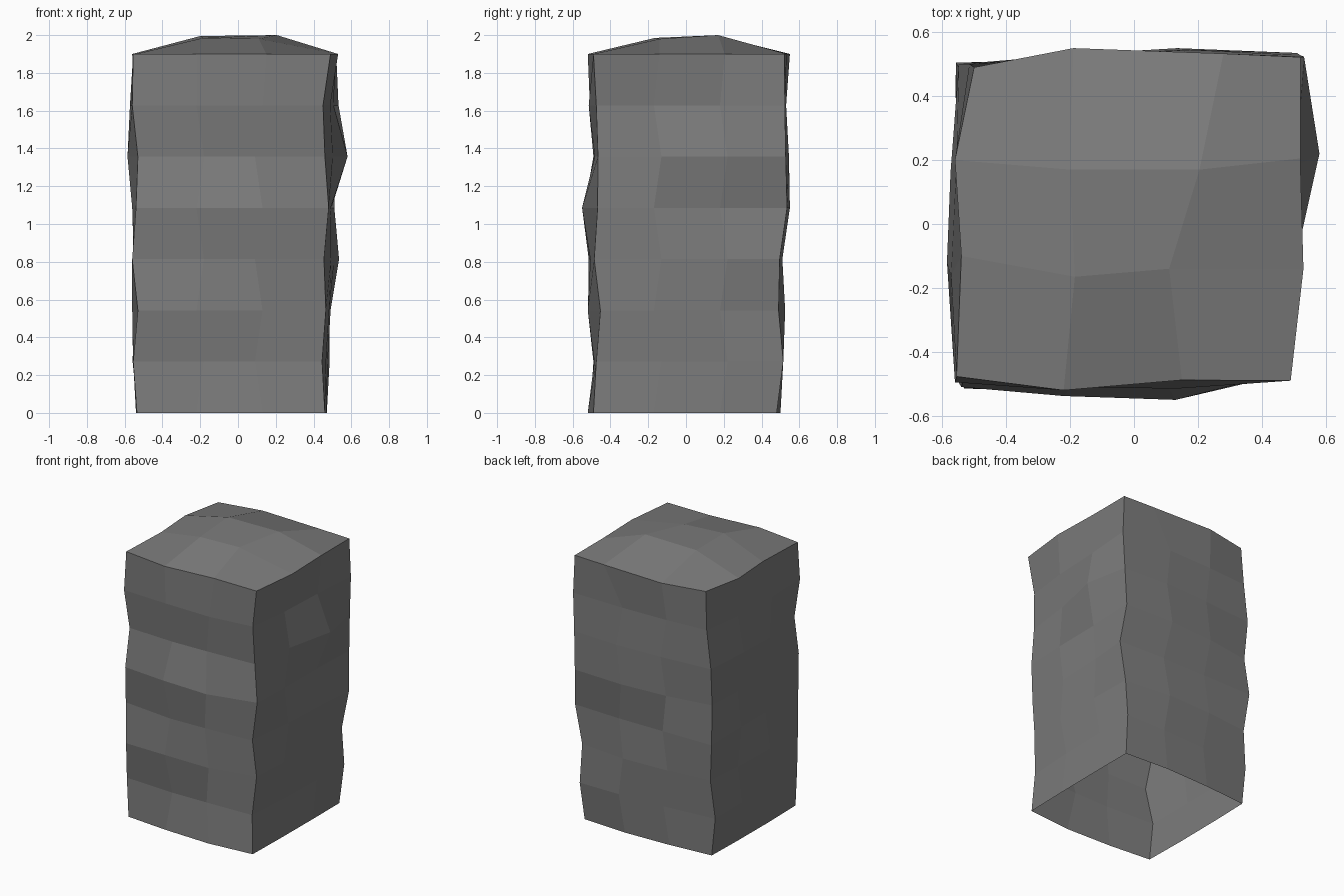
import bpy, bmesh

if "Cube" in bpy.data.objects:
    bpy.data.objects.remove(bpy.data.objects["Cube"])

# stone colour
stone = bpy.data.materials.new("grey stone")
stone.diffuse_color = (0.2, 0.2, 0.2, 1)
stone.use_nodes = True
stone.node_tree.nodes["Principled BSDF"].inputs["Base Color"].default_value = stone.diffuse_color

# Each ring, bottom to top. Corners: front-left x y, front-right x y, back-right x y, back-left x y;
# then the bulge of the front (y), right (x), back (y) and left (x) side
RINGS = [
    (-.535, -.48, .46, -.49, .47, .48, -.53, .465, -.52, .47, .50, -.54),
    (-.555, -.47, .445, -.475, .485, .515, -.558, .465, -.49, .475, .515, -.555),
    (-.53, -.515, .465, -.453, .483, .49, -.53, .48, -.52, .49, .525, -.56),
    (-.56, -.475, .455, -.486, .535, .496, -.557, .505, -.515, .51, .51, -.55),
    (-.54, -.51, .48, -.468, .51, .535, -.54, .475, -.55, .495, .55, -.56),
    (-.53, -.475, .46, -.466, .52, .528, -.548, .50, -.49, .58, .545, -.585),
    (-.56, -.495, .45, -.475, .532, .523, -.515, .50, -.515, .505, .53, -.572),
]
# outline of the top rim (counter-clockwise from front left) and the raised crown
RIM = [(-.555, -.477), (-.22, -.52), (.15, -.488), (.49, -.49), (.53, -.14), (.52, .205),
       (.52, .522), (.28, .533), (-.19, .55), (-.50, .49), (-.56, .20), (-.54, -.10)]
CROWN = [(-.185, -.165, 1.985), (.11, -.14, 1.98), (.205, .17, 2.0), (-.20, .17, 1.995)]
RIM_Z = 1.9


def ring_outline(i, r):
    """12 points of one uneven square ring; the two mid points of a side bulge unequally"""
    flx, fly, frx, fry, brx, bry, blx, bly, fb, rb, bb, lb = r
    s = .02 if i % 2 else -.02

    def part(a, b):
        return a * .7 + b * .3
    return [(flx, fly), (-.2 + s, part(fb, fly) if i % 2 == 0 else fb),
            (.11 - s, fb if i % 2 == 0 else part(fb, fry)), (frx, fry),
            (part(min(rb, .52), frx), -.15 + s), (rb, .2 + s),
            (brx, bry), (.155 + s, bb), (-.19 + s, part(bb, bly)), (blx, bly),
            (part(lb, blx), .18 - s), (lb, -.14 + s)]


bm = bmesh.new()
n = len(RINGS)
outlines = [ring_outline(i, r) for i, r in enumerate(RINGS)] + [RIM]
rings = [[bm.verts.new((x, y, RIM_Z * i / n)) for x, y in o] for i, o in enumerate(outlines)]

# side walls (open at the bottom)
for lo, hi in zip(rings, rings[1:]):
    for k in range(12):
        j = (k + 1) % 12
        bm.faces.new((lo[k], lo[j], hi[j], hi[k]))

# domed cap: four corner quads, four edge quads and the centre
rim = rings[-1]
crown = [bm.verts.new(p) for p in CROWN]
for c in range(4):
    a = 3 * c
    bm.faces.new((rim[a - 1], rim[a], rim[a + 1], crown[c]))
    bm.faces.new((rim[a + 1], rim[a + 2], crown[(c + 1) % 4], crown[c]))
bm.faces.new(crown)
bm.normal_update()

mesh = bpy.data.meshes.new("stone_pillar")
bm.to_mesh(mesh)
bm.free()
mesh.materials.append(stone)
pillar = bpy.data.objects.new("stone_pillar", mesh)
bpy.context.collection.objects.link(pillar)
